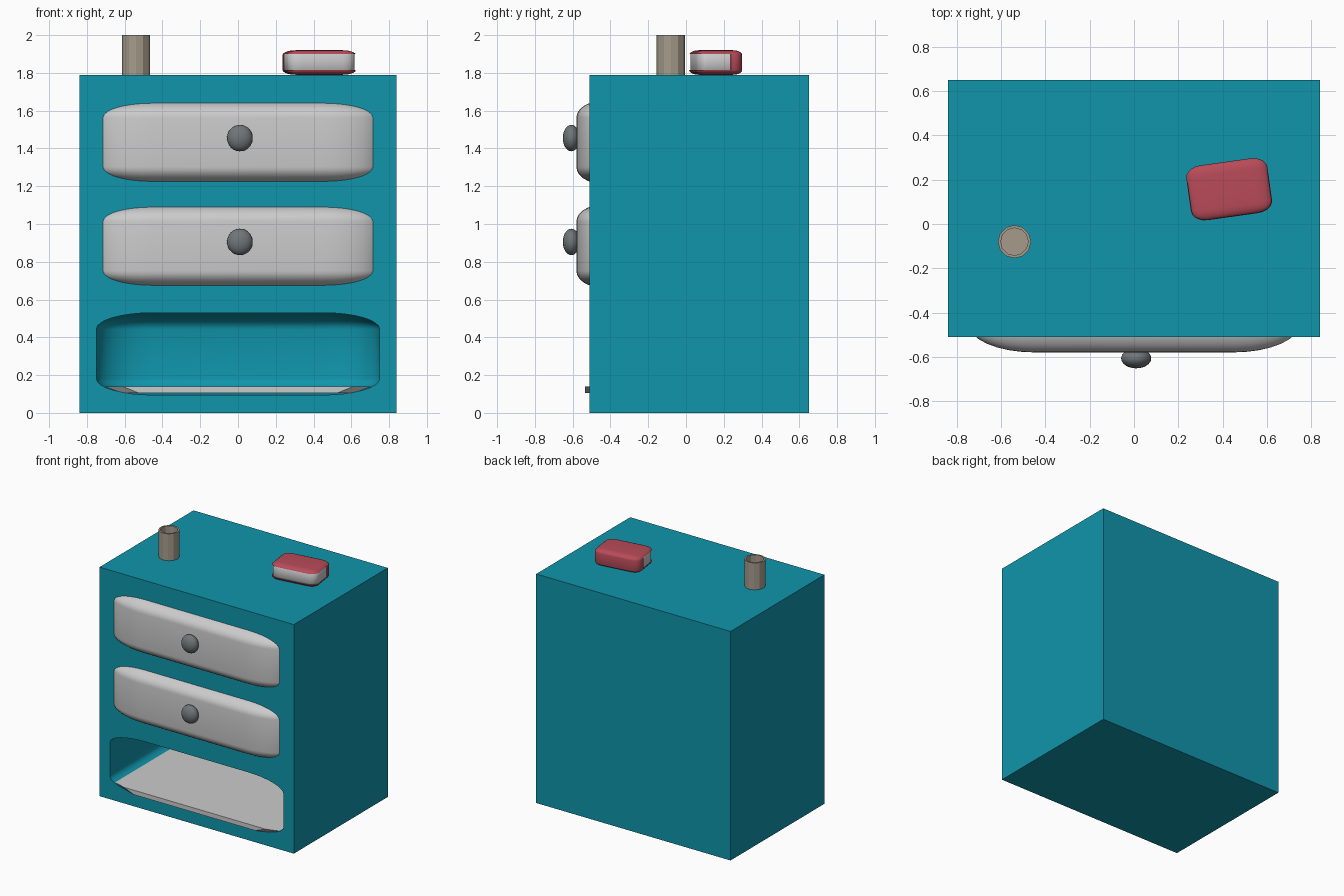
import bpy, bmesh
from math import radians
from mathutils import Matrix, Vector

if "Cube" in bpy.data.objects:
    bpy.data.objects.remove(bpy.data.objects["Cube"])


def material(name, rgb):
    m = bpy.data.materials.new(name)
    m.diffuse_color = (*rgb, 1)
    m.use_nodes = True
    m.node_tree.nodes["Principled BSDF"].inputs["Base Color"].default_value = m.diffuse_color
    return m


TEAL = material("teal_paint", (0.005, 0.30, 0.41))
RED = material("red_cover", (0.48, 0.07, 0.10))
TAN = material("tan_clay", (0.38, 0.33, 0.26))
STEEL = material("dark_knob", (0.16, 0.18, 0.19))


def finish(bm, name, mat=None, smooth=False):
    bmesh.ops.recalc_face_normals(bm, faces=bm.faces)
    for f in bm.faces:
        f.smooth = smooth
    me = bpy.data.meshes.new(name)
    bm.to_mesh(me)
    bm.free()
    if mat:
        me.materials.append(mat)
    ob = bpy.data.objects.new(name, me)
    bpy.context.collection.objects.link(ob)
    return ob


def box(name, lo, hi, mat=None):
    lo, hi = Vector(lo), Vector(hi)
    bm = bmesh.new()
    bmesh.ops.create_cube(bm, size=1)
    for v in bm.verts:
        v.co = (lo + hi) / 2 + v.co * (hi - lo)
    return finish(bm, name, mat)


def rounded_box(name, lo, hi, radii, mat=None, segments=8):
    """Box whose rounding has its own radius along each axis."""
    bm = bmesh.new()
    bmesh.ops.create_cube(bm, size=2)
    bmesh.ops.bevel(bm, geom=bm.edges[:], offset=0.5, segments=segments,
                    profile=0.5, affect='EDGES')
    for v in bm.verts:
        for i in range(3):
            c, h, mid = v.co[i], (hi[i] - lo[i]) / 2, (hi[i] + lo[i]) / 2
            s = 1 if c > 0 else -1
            v.co[i] = mid + s * (h - radii[i] + (abs(c) - 0.5) / 0.5 * radii[i])
    return finish(bm, name, mat, True)


def cut(ob, cutter):
    mod = ob.modifiers.new("cut", 'BOOLEAN')
    mod.operation, mod.solver, mod.object = 'DIFFERENCE', 'EXACT', cutter
    bpy.context.view_layer.objects.active = ob
    bpy.ops.object.modifier_apply(modifier=mod.name)
    bpy.data.objects.remove(cutter)


# Cabinet body with the open bottom compartment
body = box("cabinet_body", (-0.84, -0.51, 0), (0.84, 0.65, 1.79), TEAL)
cut(body, rounded_box("compartment_cutter", (-0.75, -0.95, 0.095), (0.75, 0.45, 0.53),
                      (0.3, 0.2, 0.087), TEAL))

# Drawer fronts and knobs
for name, z in (("middle", 0.8825), ("top", 1.4325)):
    rounded_box(name + "_drawer", (-0.75, -0.58, z - 0.2175), (0.75, 0.1, z + 0.2175),
                (0.3, 0.13, 0.087))
    bm = bmesh.new()
    bmesh.ops.create_uvsphere(bm, u_segments=32, v_segments=16, radius=1)
    bmesh.ops.scale(bm, vec=(0.068, 0.045, 0.07), verts=bm.verts)
    bmesh.ops.translate(bm, vec=(0.01, -0.607, z + 0.0225), verts=bm.verts)
    finish(bm, name + "_knob", STEEL, True)

# Floor board of the bottom compartment, narrower underneath
outline = [(-0.71, -0.505), (-0.61, -0.535), (0.61, -0.535), (0.71, -0.505),
           (0.71, 0.36), (0.6, 0.42), (-0.6, 0.42), (-0.71, 0.36)]
bm = bmesh.new()
upper = [bm.verts.new((x, y, 0.14)) for x, y in outline]
lower = [bm.verts.new((x * 0.86, y, 0.105)) for x, y in outline]
bm.faces.new(upper)
bm.faces.new(lower[::-1])
for i in range(8):
    j = (i + 1) % 8
    bm.faces.new((upper[i], lower[i], lower[j], upper[j]))
finish(bm, "compartment_floor")

# Faceted open cup
bm = bmesh.new()
bmesh.ops.create_cone(bm, cap_ends=True, segments=12, radius1=0.075, radius2=0.075, depth=0.21)
bmesh.ops.translate(bm, vec=(-0.54, -0.08, 1.895), verts=bm.verts)
rim = max(bm.faces, key=lambda f: f.calc_center_median().z)
bmesh.ops.inset_region(bm, faces=[rim], thickness=0.013)
wall = bmesh.ops.extrude_face_region(bm, geom=[rim])
bmesh.ops.translate(bm, vec=(0, 0, -0.19),
                    verts=[g for g in wall["geom"] if isinstance(g, bmesh.types.BMVert)])
if rim.is_valid:
    bmesh.ops.delete(bm, geom=[rim], context='FACES_ONLY')
finish(bm, "cup", TAN)

# Book: cover wraps top, bottom and back, pages sit inside
cover = rounded_box("book_cover", (-0.185, -0.125, 1.79), (0.185, 0.125, 1.92),
                    (0.07, 0.05, 0.025), RED, 5)
cut(cover, box("page_cutter", (-0.4, -0.4, 1.815), (0.4, 0.055, 1.9), RED))
pages = rounded_box("book_pages", (-0.18, -0.119, 1.802), (0.18, 0.115, 1.912),
                    (0.07, 0.05, 0.01), None, 5)
place = Matrix.Translation((0.43, 0.157, 0)) @ Matrix.Rotation(radians(8), 4, 'Z')
for ob in (cover, pages):
    ob.data.transform(place)
